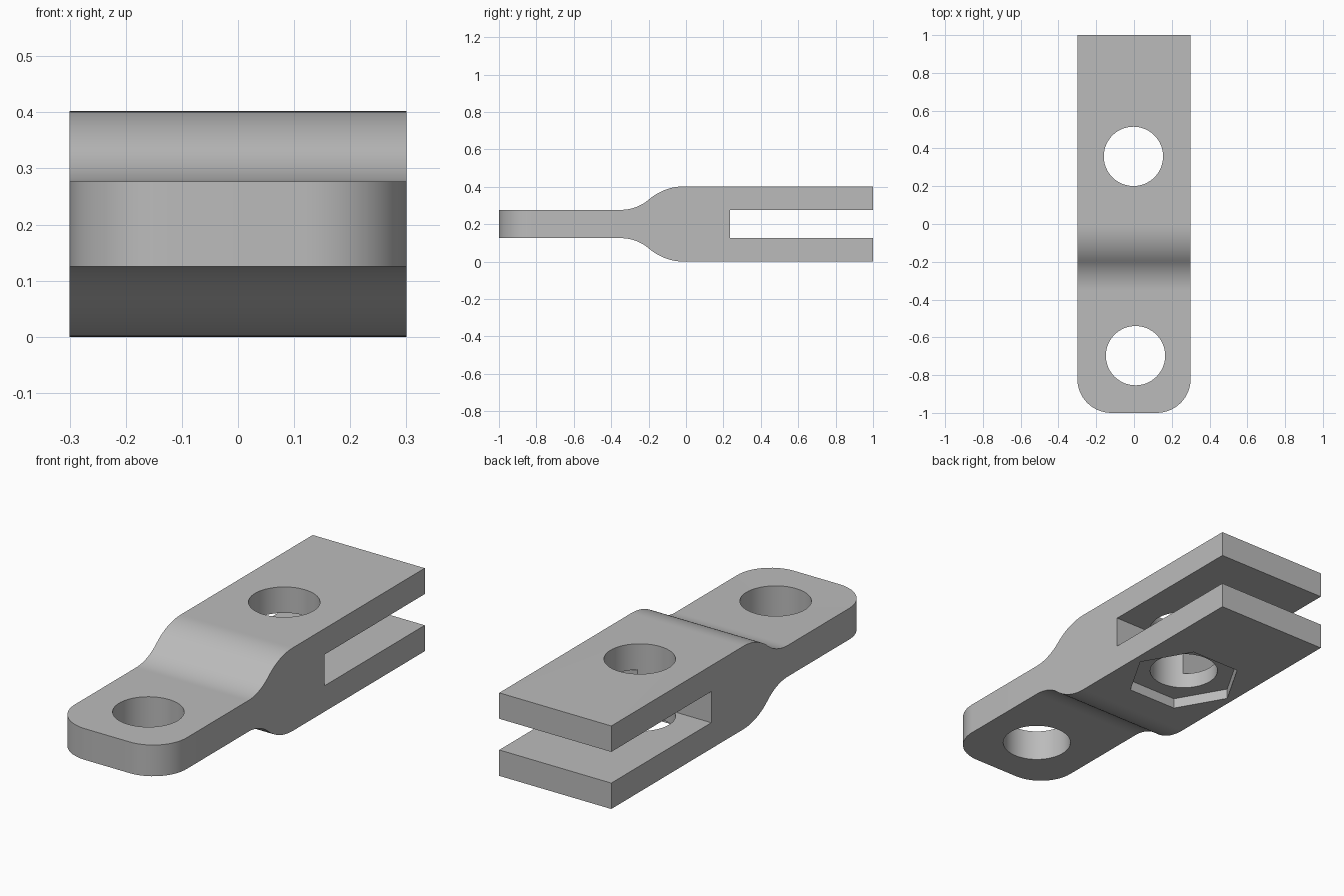
import bpy, bmesh, math
from mathutils import Vector

if "Cube" in bpy.data.objects:
    bpy.data.objects.remove(bpy.data.objects["Cube"], do_unlink=True)

HALF_W, MID, HALF_H, HALF_T = 0.3, 0.201, 0.201, 0.0755
HOLE_R = 0.157

steel = bpy.data.materials.new("plain_grey")
steel.use_nodes = True
GREY = (0.5, 0.5, 0.5, 1)
steel.diffuse_color = GREY
steel.node_tree.nodes["Principled BSDF"].inputs["Base Color"].default_value = GREY


def make_object(name, bm):
    bmesh.ops.recalc_face_normals(bm, faces=bm.faces)
    mesh = bpy.data.meshes.new(name)
    bm.to_mesh(mesh)
    bm.free()
    mesh.materials.append(steel)
    obj = bpy.data.objects.new(name, mesh)
    bpy.context.collection.objects.link(obj)
    return obj


def prism_cutter(name, x, y, z0, z1, radius, sides):
    """Upright prism with one corner on the x axis."""
    bm = bmesh.new()
    ring = [bm.verts.new((x + radius * math.cos(math.tau * i / sides),
                          y + radius * math.sin(math.tau * i / sides), z0))
            for i in range(sides)]
    base = bm.faces.new(ring)
    grown = bmesh.ops.extrude_face_region(bm, geom=[base])["geom"]
    bmesh.ops.translate(bm, vec=(0, 0, z1 - z0),
                        verts=[v for v in grown if isinstance(v, bmesh.types.BMVert)])
    obj = make_object(name, bm)
    obj.hide_render = True
    return obj


def shoulder(y_thin, y_thick, steps=14):
    """Two tangent arcs from the thin tongue to the thick body, as (y, half height)."""
    rise, run = HALF_H - HALF_T, y_thick - y_thin
    turn = 2 * math.atan(rise / run)
    total = run / math.sin(turn)
    r_low = total * 0.45
    r_high = total - r_low
    angles = [turn * i / steps for i in range(steps + 1)]
    low = [(y_thin + r_low * math.sin(a), HALF_T + r_low * (1 - math.cos(a))) for a in angles]
    high = [(y_thick - r_high * math.sin(a), HALF_H - r_high * (1 - math.cos(a))) for a in angles]
    return low + high[-2::-1]


# Side profile: tongue, shoulder, body and fork slot
upper = [(-1, HALF_T)] + shoulder(-0.35, -0.01) + [(1, HALF_H), (1, HALF_T), (0.235, HALF_T)]
outline = upper + [(y, -h) for y, h in reversed(upper)]
bm = bmesh.new()
side = bm.faces.new([bm.verts.new((-HALF_W, y, MID + h)) for y, h in outline])
grown = bmesh.ops.extrude_face_region(bm, geom=[side])["geom"]
bmesh.ops.translate(bm, vec=(2 * HALF_W, 0, 0),
                    verts=[v for v in grown if isinstance(v, bmesh.types.BMVert)])

# Rounded tongue corners
corners = [e for e in bm.edges
           if all(v.co.y < -0.99 for v in e.verts)
           and abs(e.verts[0].co.x - e.verts[1].co.x) < 0.01]
bmesh.ops.bevel(bm, geom=corners, offset=0.18, offset_type='OFFSET',
                segments=14, profile=0.5, affect='EDGES')
body = make_object("fork_link", bm)

# Pin holes and hexagonal nut recess underneath
cutters = [
    prism_cutter("tongue_hole_cutter", 0.008, -0.697, -0.1, 0.6, HOLE_R, 64),
    prism_cutter("fork_hole_cutter", -0.003, 0.358, -0.1, 0.6, HOLE_R, 64),
    prism_cutter("nut_recess_cutter", -0.003, 0.358, -0.1, 0.05, 0.265, 6),
]
bpy.ops.object.select_all(action='DESELECT')
body.select_set(True)
bpy.context.view_layer.objects.active = body
for cutter in cutters:
    mod = body.modifiers.new(cutter.name, 'BOOLEAN')
    mod.operation, mod.solver, mod.object = 'DIFFERENCE', 'EXACT', cutter
    bpy.ops.object.modifier_apply(modifier=mod.name)
    bpy.data.objects.remove(cutter, do_unlink=True)

bpy.ops.object.shade_smooth_by_angle(angle=math.radians(30))
